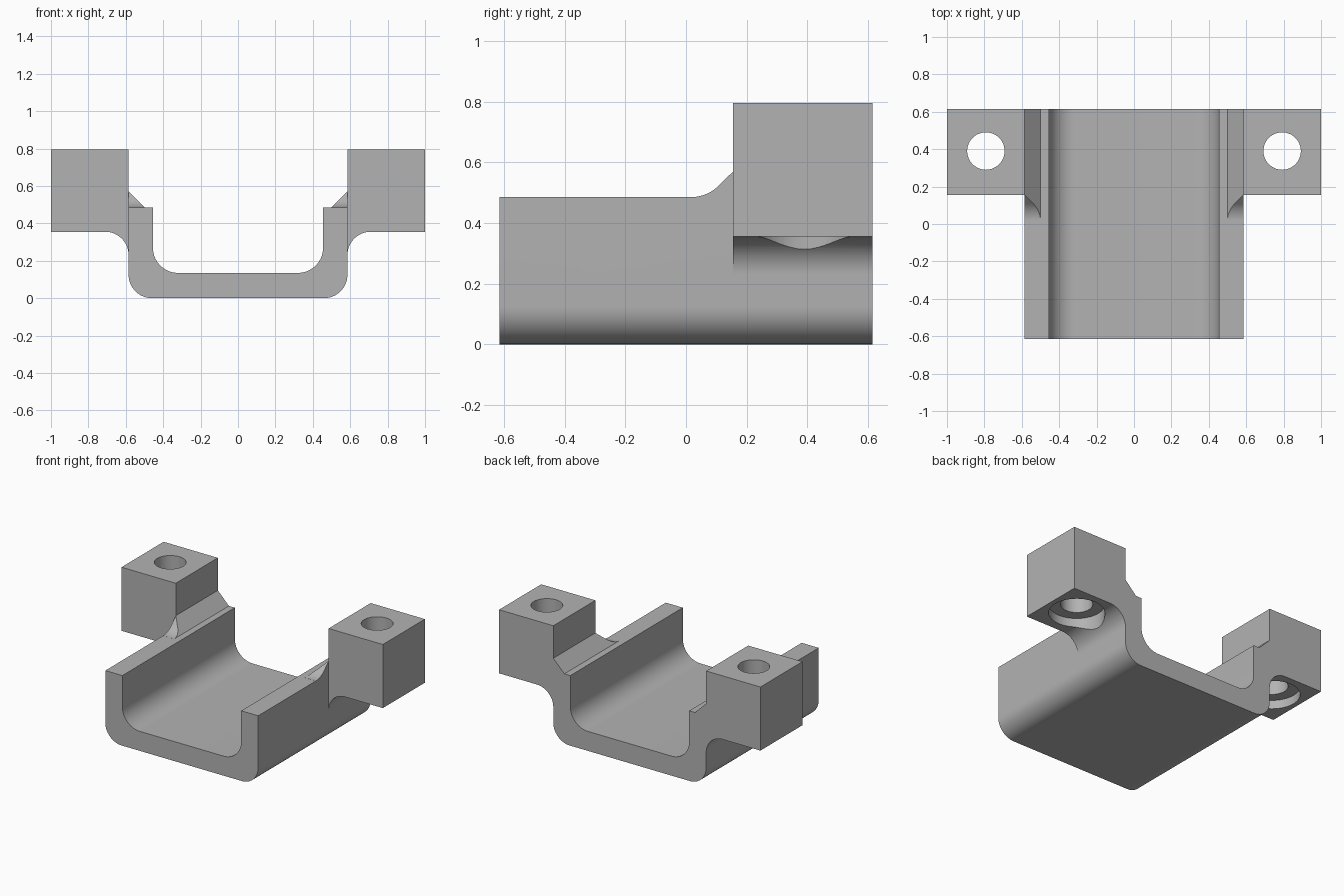
import bpy, bmesh
from math import sin, cos, pi, radians

if "Cube" in bpy.data.objects:
    bpy.data.objects.remove(bpy.data.objects["Cube"], do_unlink=True)

grey = bpy.data.materials.new("plain grey")
grey.use_nodes = True
grey.diffuse_color = (0.45, 0.45, 0.45, 1)
grey.node_tree.nodes["Principled BSDF"].inputs["Base Color"].default_value = (0.45, 0.45, 0.45, 1)

HALF_LEN, EAR_Y = 0.615, 0.155      # channel half length, front face of the ears
OUT, INN = 0.585, 0.455             # outer and inner wall faces
FLOOR, RIM = 0.135, 0.485           # floor top and wall top
EAR_BOTTOM, EAR_TOP = 0.355, 0.795
CHAMFER = 0.085
FILLET = 0.125


def arc(cx, cz, r, a0, a1, n=14):
    return [(cx + r * cos(radians(a0 + (a1 - a0) * i / n)),
             cz + r * sin(radians(a0 + (a1 - a0) * i / n))) for i in range(n + 1)]


def loft(name, rings):
    """Closed solid through a list of equal-length rings of points."""
    bm = bmesh.new()
    rows = [[bm.verts.new(p) for p in ring] for ring in rings]
    n = len(rows[0])
    for a, b in zip(rows, rows[1:]):
        for i in range(n):
            j = (i + 1) % n
            bm.faces.new((a[i], a[j], b[j], b[i]))
    bm.faces.new(rows[0])
    bm.faces.new(rows[-1])
    bmesh.ops.recalc_face_normals(bm, faces=bm.faces)
    mesh = bpy.data.meshes.new(name)
    bm.to_mesh(mesh)
    bm.free()
    mesh.materials.append(grey)
    obj = bpy.data.objects.new(name, mesh)
    bpy.context.collection.objects.link(obj)
    return obj


def prism(name, profile, y0, y1):
    return loft(name, [[(x, y, z) for x, z in profile] for y in (y0, y1)])


def cylinder(name, x, y, r, z0, z1):
    circle = arc(x, y, r, 0, 360, 48)[:-1]
    return loft(name, [[(px, py, z) for px, py in circle] for z in (z0, z1)])


def combine(target, tool, operation):
    mod = target.modifiers.new(operation, 'BOOLEAN')
    mod.operation, mod.solver, mod.object = operation, 'EXACT', tool
    bpy.context.view_layer.objects.active = target
    bpy.ops.object.modifier_apply(modifier=mod.name)
    bpy.data.objects.remove(tool, do_unlink=True)


# U-shaped channel with rounded corners
right_half = ([(OUT, RIM), (INN, RIM)][::-1]
              + arc(OUT - FILLET, FILLET, FILLET, 0, -90))
inner_half = arc(INN - 0.135, FLOOR + 0.135, 0.135, -90, 0)
outline = right_half + [(-x, z) for x, z in right_half[::-1]]
outline += [(-x, z) for x, z in inner_half[::-1]] + inner_half
bracket = prism("bracket", outline, -HALF_LEN, HALF_LEN)

# Mounting ear with chamfered inside edge and rounded underside
ear_profile = [(OUT - CHAMFER, 0.23), (OUT - CHAMFER, RIM), (OUT, RIM + CHAMFER),
               (OUT, EAR_TOP), (1, EAR_TOP), (1, EAR_BOTTOM)]
ear_profile += arc(OUT + FILLET, EAR_BOTTOM - FILLET, FILLET, 90, 180)

# Rise of the curved gusset in front of each ear, ending in a straight slope
R, RISE_END = 0.13, RIM + CHAMFER
STRAIGHT = CHAMFER - R * (1 - cos(pi / 4))
START = EAR_Y - STRAIGHT - R * sin(pi / 4)
rise = [(START + R * sin(a), RIM + R * (1 - cos(a)))
        for a in (pi / 4 * i / 10 for i in range(1, 11))]
rise = [(START, RIM + 0.0005)] + rise + [(EAR_Y, RISE_END - 0.0005), (EAR_Y + 0.03, RISE_END - 0.0005)]

for side in (1, -1):
    ear = prism("ear", [(side * x, z) for x, z in ear_profile], EAR_Y, HALF_LEN)
    combine(bracket, ear, 'UNION')

    rings = []
    for y, z in rise:
        section = [(OUT - CHAMFER, RIM - 0.1), (OUT, RIM - 0.1), (OUT, z),
                   (OUT - CHAMFER + z - RIM, z), (OUT - CHAMFER, RIM)]
        rings.append([(side * x, y, h) for x, h in section])
    combine(bracket, loft("gusset", rings), 'UNION')

    # Bolt hole with a counterbore from below
    combine(bracket, cylinder("bolt_hole", side * 0.792, 0.39, 0.1, 0.1, 1), 'DIFFERENCE')
    combine(bracket, cylinder("counterbore", side * 0.792, 0.39, 0.175, 0.1, EAR_BOTTOM + 0.06),
            'DIFFERENCE')

# Smooth the rounded surfaces, keep the edges crisp
bpy.ops.object.select_all(action='DESELECT')
bracket.select_set(True)
bpy.context.view_layer.objects.active = bracket
bpy.ops.object.shade_smooth_by_angle(angle=radians(25))
